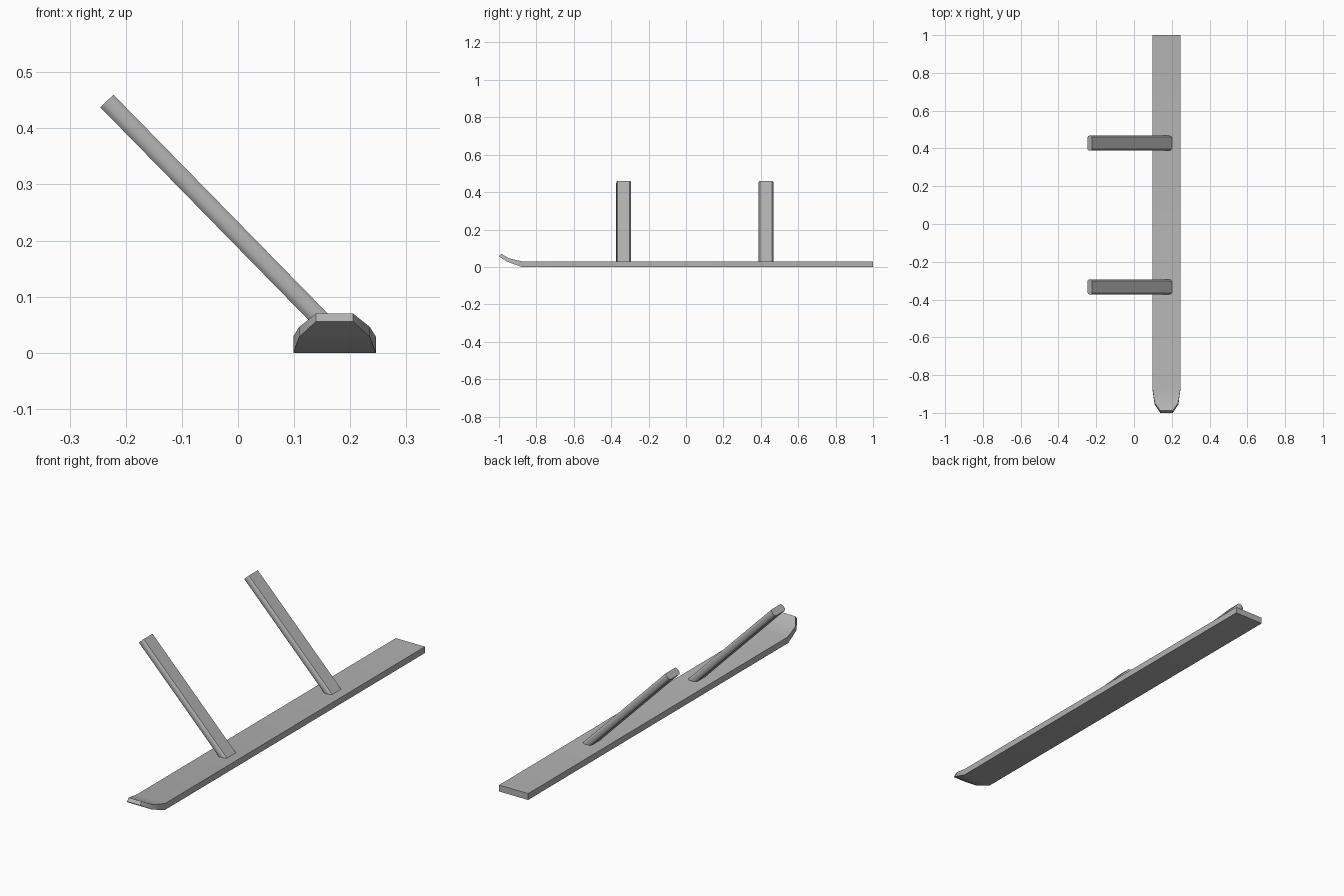
import bpy, bmesh, math
from mathutils import Vector

if "Cube" in bpy.data.objects:
    bpy.data.objects.remove(bpy.data.objects["Cube"])

grey = bpy.data.materials.new("plain grey")
grey.diffuse_color = (0.45, 0.45, 0.45, 1)
grey.use_nodes = True
grey.node_tree.nodes["Principled BSDF"].inputs["Base Color"].default_value = grey.diffuse_color


def loft(name, rings):
    """Skin a list of equal-length rings and cap both ends."""
    bm = bmesh.new()
    loops = [[bm.verts.new(p) for p in r] for r in rings]
    n = len(loops[0])
    for a, b in zip(loops, loops[1:]):
        for i in range(n):
            j = (i + 1) % n
            bm.faces.new((a[i], a[j], b[j], b[i]))
    bm.faces.new(loops[0])
    bm.faces.new(loops[-1])
    bmesh.ops.recalc_face_normals(bm, faces=bm.faces)
    me = bpy.data.meshes.new(name)
    bm.to_mesh(me)
    bm.free()
    me.materials.append(grey)
    ob = bpy.data.objects.new(name, me)
    bpy.context.collection.objects.link(ob)
    bpy.ops.object.select_all(action='DESELECT')
    ob.select_set(True)
    bpy.context.view_layer.objects.active = ob
    bpy.ops.object.shade_smooth_by_angle(angle=math.radians(35))
    return ob


# Ski runner: (half width, bottom y, bottom z, top y, top z), tail to turned-up tip
cx = 0.172
stations = [
    (0.0735, 1.0, 0.0, 1.0, 0.029),
    (0.0735, -0.88, 0.0, -0.875, 0.029),
    (0.063, -0.955, 0.028, -0.945, 0.046),
    (0.033, -1.0, 0.056, -0.988, 0.07),
]
loft("ski_runner", [
    [(cx - w, yb, zb), (cx + w, yb, zb), (cx + w, yt, zt), (cx - w, yt, zt)]
    for w, yb, zb, yt, zt in stations])

# Slanted struts: flat bars with slightly rounded front and rear edges
top = Vector((-0.222, 0, 0.46))
foot = Vector((0.2, 0, 0.029))
axis = (foot - top).normalized()
across = Vector((axis.z, 0, -axis.x))   # from upper face towards lower face
THICK, HALF, BULGE = 0.0325, 0.040, 0.008


def strut_ring(origin, y):
    ring = []
    for side in (-1, 1):
        for k in range(7):
            t = k / 6 if side < 0 else 1 - k / 6
            d = HALF - BULGE + BULGE * math.sqrt(max(0, 1 - (2 * t - 1) ** 2))
            ring.append(origin + across * (THICK * t) + Vector((0, y + side * d, 0)))
    return ring


for name, y in (("front_strut", -0.333), ("rear_strut", 0.428)):
    loft(name, [strut_ring(top, y), strut_ring(foot, y)])
